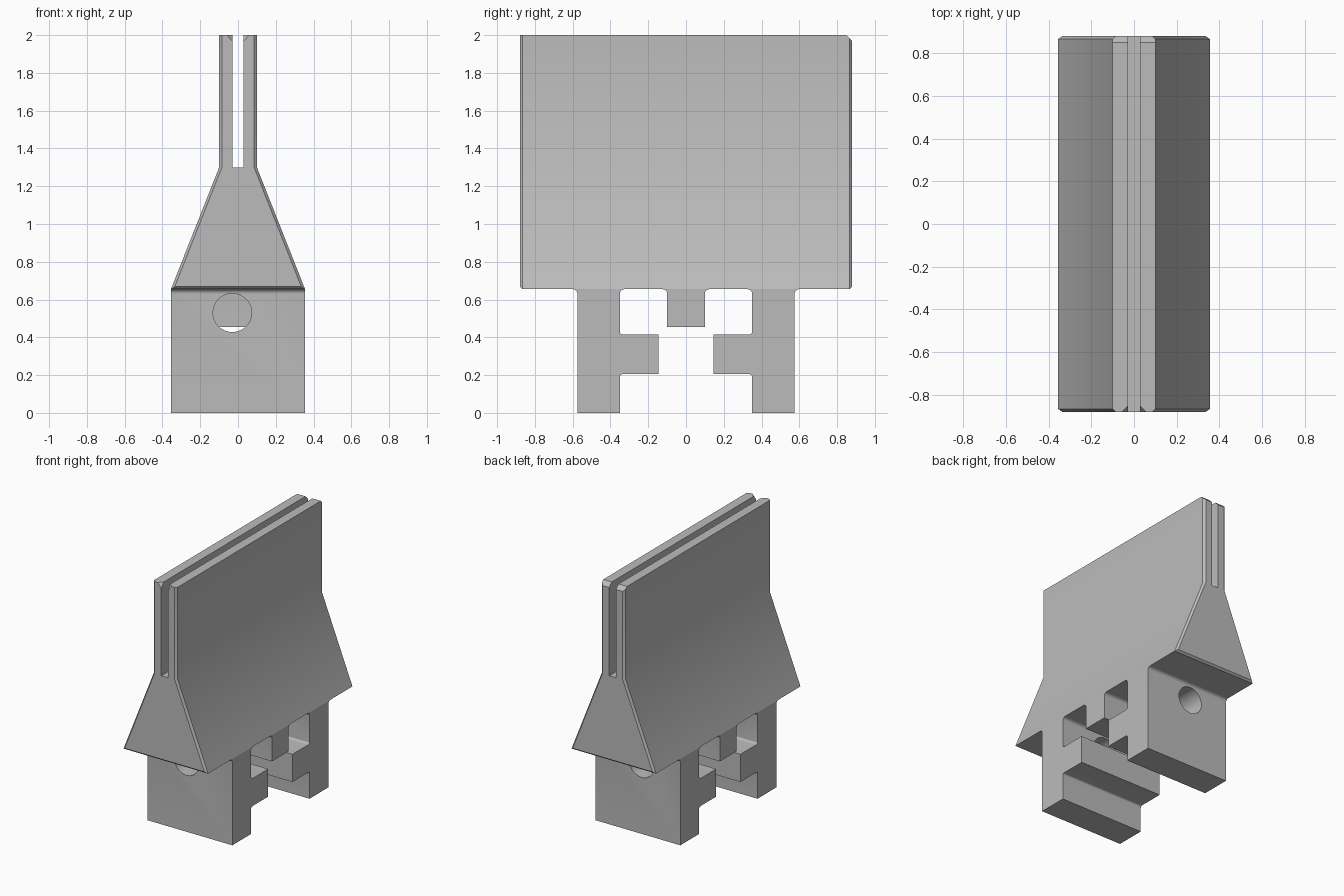
import bpy, bmesh
from math import sin, cos, radians
from mathutils import Vector

if "Cube" in bpy.data.objects:
    bpy.data.objects.remove(bpy.data.objects["Cube"], do_unlink=True)

grey = bpy.data.materials.new("plain grey")
grey.use_nodes = True
grey.diffuse_color = (0.5, 0.5, 0.5, 1)
grey.node_tree.nodes["Principled BSDF"].inputs["Base Color"].default_value = (0.5, 0.5, 0.5, 1)


def finish(bm, name):
    bmesh.ops.recalc_face_normals(bm, faces=bm.faces)
    mesh = bpy.data.meshes.new(name)
    bm.to_mesh(mesh)
    bm.free()
    mesh.materials.append(grey)
    obj = bpy.data.objects.new(name, mesh)
    bpy.context.collection.objects.link(obj)
    return obj


def loft(rings, capped=True):
    """Skin a list of matching closed rings of points."""
    bm = bmesh.new()
    loops = [[bm.verts.new(p) for p in ring] for ring in rings]
    n = len(loops[0])
    for a, b in zip(loops, loops[1:]):
        for i in range(n):
            j = (i + 1) % n
            bm.faces.new((a[i], a[j], b[j], b[i]))
    if capped:
        bm.faces.new(loops[0])
        bm.faces.new(loops[-1][::-1])
    return bm


def slice_off(bm, point, normal):
    geom = bm.verts[:] + bm.edges[:] + bm.faces[:]
    cut = bmesh.ops.bisect_plane(bm, geom=geom, plane_co=point, plane_no=normal, clear_outer=True)
    edges = [e for e in cut["geom_cut"] if isinstance(e, bmesh.types.BMEdge)]
    bmesh.ops.holes_fill(bm, edges=edges)


def fillet(y, z, r, start, end, steps=6):
    angles = [radians(start + (end - start) * i / steps) for i in range(steps + 1)]
    return [(y + r * cos(a), z + r * sin(a)) for a in angles]


def prism(name, profile):
    """Extrude a side profile across the full width."""
    return finish(loft([[(x, y, z) for y, z in profile] for x in (-W, W)]), name)


def smooth(obj):
    bpy.ops.object.select_all(action="DESELECT")
    obj.select_set(True)
    bpy.context.view_layer.objects.active = obj
    bpy.ops.object.shade_smooth_by_angle()


W, BASE, NECK, TOP, END = 0.355, 0.655, 1.3, 2.0, 0.88
SLOT, R = 0.028, 0.025

# Slotted wedge body: one half with chamfered ends, then mirrored
full = [(0, BASE), (W, BASE), (0.1, NECK), (0.1, TOP), (SLOT, TOP), (SLOT, NECK), (0, NECK)]
inset = [(0, 0.668), (0.335, 0.668), (0.084, NECK + 0.003), (0.084, TOP)] + full[4:]
stations = [(-END, inset), (-END + 0.015, full), (END - 0.015, full), (END, inset)]
bm = loft([[(x, y, z) for x, z in ring] for y, ring in stations])
# Rear top chamfer and front slot lead-in
slice_off(bm, (0, END - 0.03, TOP), (0, 1, 1))
slice_off(bm, (SLOT, -END + 0.03, TOP), (-1, -1, 0.85))
middle = [f for f in bm.faces if all(abs(v.co.x) < 1e-5 for v in f.verts)]
bmesh.ops.delete(bm, geom=middle, context="FACES_ONLY")
body = finish(bm, "slotted_body")
mirror = body.modifiers.new("mirror", "MIRROR")
mirror.use_clip = True
smooth(body)

# Cutter for the round hole through both legs
hole_rings = [[(-0.03 + 0.102 * cos(radians(a)), y, 0.53 + 0.102 * sin(radians(a)))
               for a in range(0, 360, 6)] for y in (-1, 1)]
cutter = finish(loft(hole_rings), "hole_cutter")
cutter.hide_render = True

# Legs with inward arms and filleted corners
half = [(0.575, 0), *fillet(0.575 + R, BASE - R, R, 180, 90),
        *fillet(0.35 - R, BASE - R, R, 90, 0),
        *fillet(0.35 - 0.015, 0.415 + 0.015, 0.015, 0, -90),
        (0.145, 0.415), (0.145, 0.205),
        *fillet(0.35 - 0.015, 0.205 - 0.015, 0.015, 90, 0), (0.35, 0)]
for name, side in (("front_leg", -1), ("back_leg", 1)):
    leg = prism(name, [(side * y, z) for y, z in half])
    cut = leg.modifiers.new("hole", "BOOLEAN")
    cut.operation, cut.solver, cut.object = "DIFFERENCE", "EXACT", cutter
    bpy.context.view_layer.objects.active = leg
    bpy.ops.object.modifier_apply(modifier=cut.name)
    smooth(leg)
bpy.data.objects.remove(cutter, do_unlink=True)

# Centre block hanging under the body
block = [(-0.1, 0.455), *fillet(-0.1 - R, BASE - R, R, 0, 90),
         *fillet(0.1 + R, BASE - R, R, 90, 180), (0.1, 0.455)]
smooth(prism("centre_block", block))
